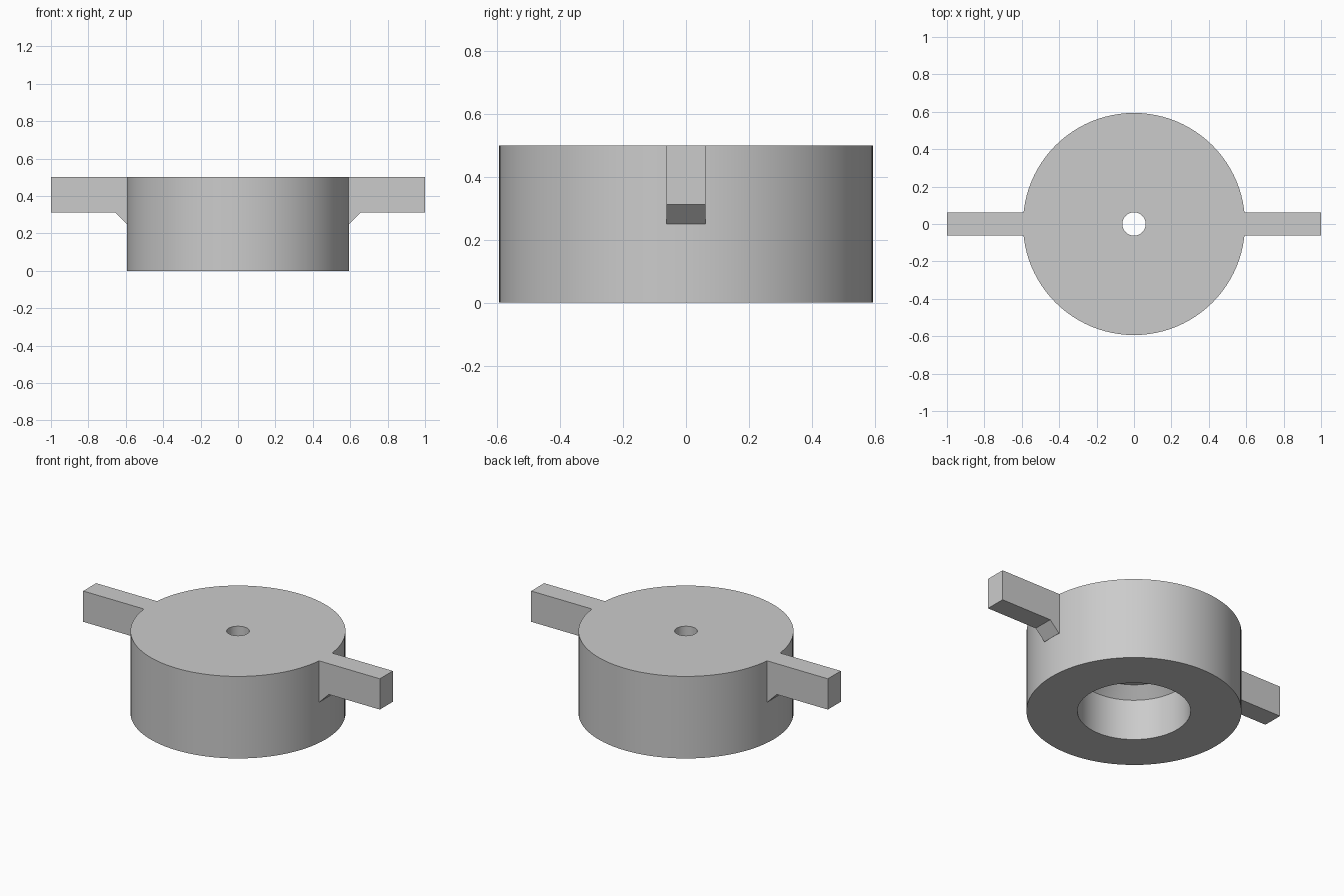
import bpy, bmesh
from math import cos, sin, tau, radians

cube = bpy.data.objects.get("Cube")
if cube:
    bpy.data.objects.remove(cube, do_unlink=True)

grey = bpy.data.materials.new("light_grey")
grey.use_nodes = True
grey.diffuse_color = (0.6, 0.6, 0.6, 1)
grey.node_tree.nodes["Principled BSDF"].inputs["Base Color"].default_value = (0.6, 0.6, 0.6, 1)

U = 1 / 16          # design unit
R = 9.5 * U         # outer radius
H = 8 * U           # height
SEGMENTS = 96


def finish(name, bm, smooth=False):
    bmesh.ops.recalc_face_normals(bm, faces=bm.faces)
    mesh = bpy.data.meshes.new(name)
    bm.to_mesh(mesh)
    bm.free()
    mesh.materials.append(grey)
    obj = bpy.data.objects.new(name, mesh)
    bpy.context.collection.objects.link(obj)
    if smooth:
        bpy.ops.object.select_all(action='DESELECT')
        obj.select_set(True)
        bpy.context.view_layer.objects.active = obj
        bpy.ops.object.shade_smooth_by_angle(angle=radians(30))
    return obj


def lathe(name, profile):
    """Revolve a closed (radius, height) profile around z."""
    bm = bmesh.new()
    rings = []
    for i in range(SEGMENTS):
        a = tau * i / SEGMENTS
        rings.append([bm.verts.new((r * cos(a), r * sin(a), z)) for r, z in profile])
    n = len(profile)
    for i, ring in enumerate(rings):
        following = rings[(i + 1) % SEGMENTS]
        for j in range(n):
            k = (j + 1) % n
            bm.faces.new((ring[j], following[j], following[k], ring[k]))
    return finish(name, bm, smooth=True)


def handle_arm(name, side):
    """Bar with a small sloped gusset beneath its root."""
    outline = [(R - 0.005, H), (1, H), (1, 5 * U), (R + U, 5 * U),
               (R, 4 * U), (R - 0.005, 4 * U)]
    bm = bmesh.new()
    face = bm.faces.new([bm.verts.new((side * x, -U, z)) for x, z in outline])
    grown = bmesh.ops.extrude_face_region(bm, geom=[face])["geom"]
    moved = [v for v in grown if isinstance(v, bmesh.types.BMVert)]
    bmesh.ops.translate(bm, verts=moved, vec=(0, 2 * U, 0))
    return finish(name, bm)


# Round body: wide bore below, chamfered shoulder, narrow hole through the top
lathe("round_body", [
    (R, 0), (R, H), (U, H), (U, 5 * U),
    (4 * U, 5 * U), (5 * U, 4 * U), (5 * U, 0),
])

# Side arms
handle_arm("left_arm", 1)
handle_arm("right_arm", -1)
